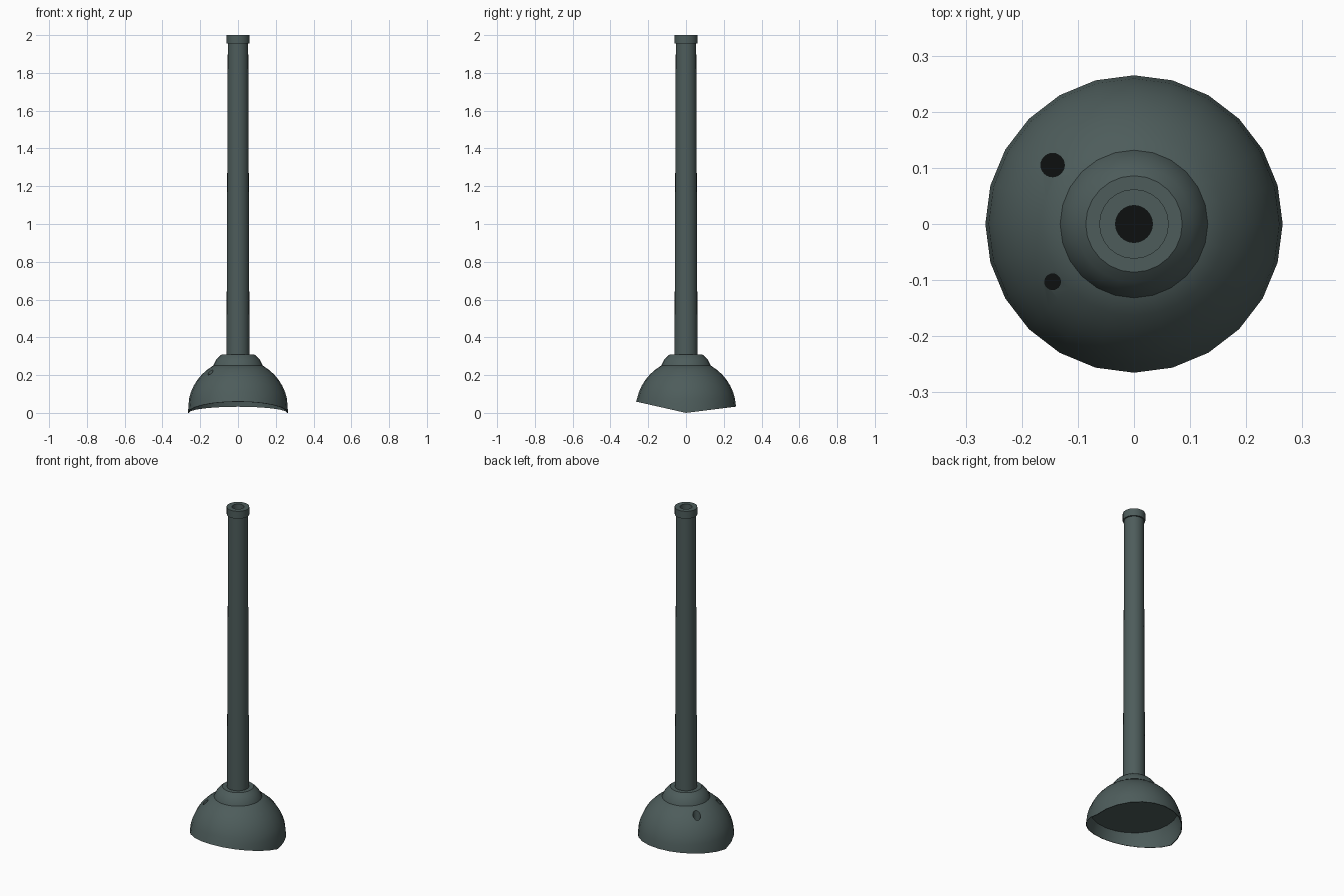
import bpy, bmesh, math

SIDES = 24
if "Cube" in bpy.data.objects:
    bpy.data.objects.remove(bpy.data.objects["Cube"], do_unlink=True)


def material(name, color):
    mat = bpy.data.materials.new(name)
    mat.use_nodes = True
    mat.diffuse_color = (*color, 1)
    bsdf = mat.node_tree.nodes["Principled BSDF"]
    bsdf.inputs["Base Color"].default_value = (*color, 1)
    bsdf.inputs["Roughness"].default_value = 0.7
    return mat


GREY = material("dark grey green", (0.075, 0.108, 0.105))
BLACK = material("hole black", (0.004, 0.005, 0.005))


def rim_height(y):
    """Underside edge: two slopes meeting in a low ridge along x."""
    return -0.226 * y if y < 0 else 0.125 * y


def lathe(name, profile, black_bands=()):
    """Spin (radius, height) pairs around z; a height of None follows the rim."""
    bm = bmesh.new()
    rings = []
    for r, z in profile:
        ring = []
        for i in range(SIDES if r else 1):
            a = math.tau * i / SIDES
            x, y = r * math.cos(a), r * math.sin(a)
            ring.append(bm.verts.new((x, y, rim_height(y) if z is None else z)))
        rings.append(ring)
    for band, (a, b) in enumerate(zip(rings, rings[1:])):
        for i in range(SIDES):
            j = (i + 1) % SIDES
            corners = [a[i % len(a)], a[j % len(a)], b[j % len(b)], b[i % len(b)]]
            face = bm.faces.new(list(dict.fromkeys(corners)))
            face.material_index = int(band in black_bands)
    bmesh.ops.recalc_face_normals(bm, faces=bm.faces)
    mesh = bpy.data.meshes.new(name)
    bm.to_mesh(mesh)
    bm.free()
    mesh.materials.append(GREY)
    mesh.materials.append(BLACK)
    obj = bpy.data.objects.new(name, mesh)
    bpy.context.collection.objects.link(obj)
    return obj


def activate(obj):
    bpy.ops.object.select_all(action='DESELECT')
    obj.select_set(True)
    bpy.context.view_layer.objects.active = obj


# Hollow bell with a recessed underside and a sloped rim
CENTRE, R = 0.02, 0.265
arc = [(R * math.cos(math.radians(t)), CENTRE + R * math.sin(math.radians(t)))
       for t in range(12, 61, 8)]
bell = lathe("bell", [(0, 0.12), (0.24, 0.12), (0.257, 0.07), (0.261, None),
                      (R, None)] + arc + [(0.13, 0.25), (0, 0.25)])

# Two blind holes drilled into the bell
for x, y, radius in ((-0.145, 0.105, 0.021), (-0.145, -0.103, 0.014)):
    cutter = lathe("hole_cutter", [(0, 0.145), (radius, 0.145), (radius, 0.4), (0, 0.4)], (0,))
    cutter.location = (x, y, 0)
    cutter.hide_render = True
    activate(bell)
    mod = bell.modifiers.new("hole", 'BOOLEAN')
    mod.operation, mod.object, mod.solver = 'DIFFERENCE', cutter, 'EXACT'
    mod.material_mode = 'TRANSFER'
    bpy.ops.object.modifier_apply(modifier=mod.name)
    bpy.data.objects.remove(cutter, do_unlink=True)

# Rounded collar between bell and pole
collar = lathe("collar", [(0, 0.235), (0.135, 0.235), (0.131, 0.252), (0.118, 0.278),
                          (0.104, 0.295), (0.086, 0.31), (0, 0.31)])

# Slightly tapered pole
pole = lathe("pole", [(0, 0.3), (0.061, 0.3), (0.054, 1.96), (0.033, 1.96),
                      (0.033, 1.6), (0, 1.6)], (4,))

# End cap with a bored centre
end_cap = lathe("end_cap", [(0.033, 1.955), (0.062, 1.955), (0.062, 2.0),
                            (0.033, 2.0), (0.033, 1.955)])

for part in (bell, collar, pole, end_cap):
    activate(part)
    bpy.ops.object.shade_smooth_by_angle(angle=math.radians(32))
